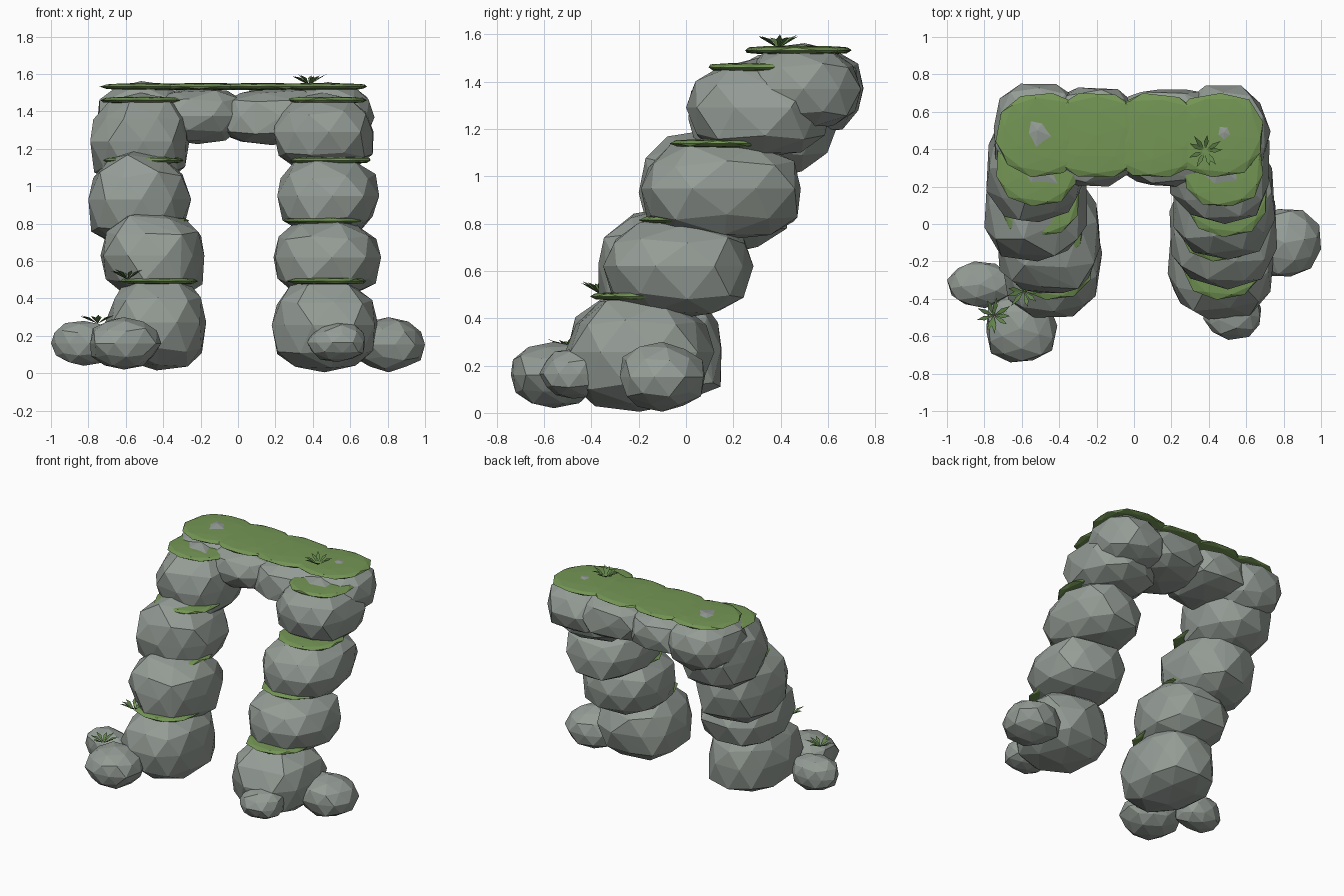
import bpy, bmesh, math, random
from mathutils import Vector

if "Cube" in bpy.data.objects:
    bpy.data.objects.remove(bpy.data.objects["Cube"])

random.seed(11)


def material(name, rgb):
    m = bpy.data.materials.new(name)
    m.diffuse_color = (*rgb, 1)
    m.use_nodes = True
    m.node_tree.nodes["Principled BSDF"].inputs["Base Color"].default_value = m.diffuse_color
    return m


STONE = material("grey_stone", (0.30, 0.335, 0.305))
MOSS = material("moss_green", (0.175, 0.305, 0.09))
GRASS = material("grass_green", (0.12, 0.23, 0.07))


def finish(bm, name, mat):
    me = bpy.data.meshes.new(name)
    bm.to_mesh(me)
    bm.free()
    me.materials.append(mat)
    bpy.context.collection.objects.link(bpy.data.objects.new(name, me))


def lump(name, lo, hi, mat, rough=0.08, flat=0.82, top=0.82, bottom=0.82):
    """Faceted convex lump fitted to the box lo..hi; low exponents make it boxier."""
    src = bmesh.new()
    bmesh.ops.create_icosphere(src, subdivisions=2, radius=1)
    turn = random.uniform(0, math.tau)
    pts = []
    for v in src.verts:
        x, y, z = v.co
        x, y = (x * math.cos(turn) - y * math.sin(turn),
                x * math.sin(turn) + y * math.cos(turn))
        power = (flat, flat, top if z > 0 else bottom)
        p = Vector([math.copysign(abs(c) ** e, c) for c, e in zip((x, y, z), power)])
        # keep the poles so each lump has a peak
        pts.append(p if abs(z) > 0.99 else p * random.uniform(1 - rough, 1 + rough * 0.5))
    src.free()
    mn = [min(p[i] for p in pts) for i in range(3)]
    mx = [max(p[i] for p in pts) for i in range(3)]
    bm = bmesh.new()
    for p in pts:
        bm.verts.new([lo[i] + (p[i] - mn[i]) / (mx[i] - mn[i]) * (hi[i] - lo[i])
                      for i in range(3)])
    bmesh.ops.convex_hull(bm, input=bm.verts[:])
    bmesh.ops.delete(bm, geom=[v for v in bm.verts if not v.link_faces], context='VERTS')
    bmesh.ops.recalc_face_normals(bm, faces=bm.faces[:])
    finish(bm, name, mat)


def moss(name, x0, x1, y0, y1, z, half):
    lump(name, (x0, y0, z - half), (x1, y1, z + half), MOSS, 0.04, 0.88, 0.6, 0.7)


def tuft(name, x, y, z, r, h, count=9):
    """Fan of thin pointed blades, outer sides facing out."""
    bm = bmesh.new()
    base = Vector((x, y, z))
    for i in range(count):
        a = math.tau * i / count + random.uniform(-0.2, 0.2)
        d = Vector((math.cos(a), math.sin(a), 0))
        s = Vector((-d.y, d.x, 0)) * 0.012
        mid = base + d * r * 0.55 + Vector((0, 0, h * 0.65))
        tip = base + d * r * random.uniform(0.85, 1.1) + Vector((0, 0, h * random.uniform(0.75, 1)))
        bm.faces.new([bm.verts.new(p) for p in (base, mid + s, tip, mid - s)])
    finish(bm, name, GRASS)


# Leaning columns: (x, y, z ranges) of each boulder from the ground up
columns = {
    "left": [
        ((-0.71, -0.17), (-0.50, 0.15), (0.015, 0.53)),
        ((-0.735, -0.18), (-0.37, 0.27), (0.39, 0.87)),
        ((-0.80, -0.25), (-0.20, 0.45), (0.66, 1.20)),
        ((-0.79, -0.26), (0.01, 0.65), (0.98, 1.50))],
    "right": [
        ((0.18, 0.75), (-0.51, 0.12), (0.005, 0.51)),
        ((0.19, 0.765), (-0.35, 0.285), (0.40, 0.84)),
        ((0.21, 0.755), (-0.19, 0.485), (0.73, 1.165)),
        ((0.19, 0.725), (0.00, 0.61), (1.08, 1.50))],
}
for side, boulders in columns.items():
    for n, (x, y, z) in enumerate(boulders, 1):
        lump(f"{side}_column_boulder_{n}", (x[0], y[0], z[0]), (x[1], y[1], z[1]),
             STONE, top=1.0, bottom=0.75)

# Top span
for n, (x0, x1, y0, y1, z0, z1) in enumerate([
        (-0.75, -0.27, 0.25, 0.75, 1.18, 1.562), (-0.46, 0.03, 0.20, 0.73, 1.225, 1.525),
        (-0.09, 0.46, 0.20, 0.72, 1.22, 1.525), (0.24, 0.73, 0.25, 0.74, 1.18, 1.557)], 1):
    ends = n in (1, 4)
    lump(f"span_boulder_{n}", (x0, y0, z0), (x1, y1, z1), STONE,
         flat=0.82 if ends else 0.72, top=0.92 if ends else 0.75)

# Loose stones at the feet
for n, (lo, hi) in enumerate([
        ((-1.0, -0.45, 0.04), (-0.66, -0.20, 0.28)), ((-0.79, -0.74, 0.02), (-0.41, -0.38, 0.30)),
        ((0.37, -0.62, 0.06), (0.68, -0.34, 0.27)), ((0.62, -0.28, 0.005), (1.0, 0.08, 0.30))], 1):
    lump(f"foot_stone_{n}", lo, hi, STONE, 0.09, 0.92, 0.92, 0.92)

# Moss ledges where boulders meet: left x, right x, front y, z
for n, (lx, rx, y, z) in enumerate([
        (-0.43, 0.475, -0.405, 0.492), (-0.475, 0.455, -0.20, 0.815),
        (-0.505, 0.495, -0.07, 1.138), (-0.52, 0.475, 0.095, 1.46)], 1):
    for side, x in (("left", lx), ("right", rx)):
        moss(f"{side}_moss_ledge_{n}", x - 0.215, x + 0.215, y, y + 0.43, z, 0.02)

# Moss cover along the top
for n, (x0, x1) in enumerate([(-0.74, -0.25), (-0.48, 0.08), (-0.15, 0.40), (0.20, 0.69)], 1):
    moss(f"top_moss_{n}", x0, x1, 0.25, 0.70, 1.532, 0.02)

# Grass tufts
tuft("top_grass_tuft", 0.38, 0.39, 1.54, 0.095, 0.06)
tuft("foot_grass_tuft", -0.75, -0.49, 0.265, 0.095, 0.05)
tuft("ledge_grass_tuft", -0.59, -0.36, 0.50, 0.095, 0.06)
